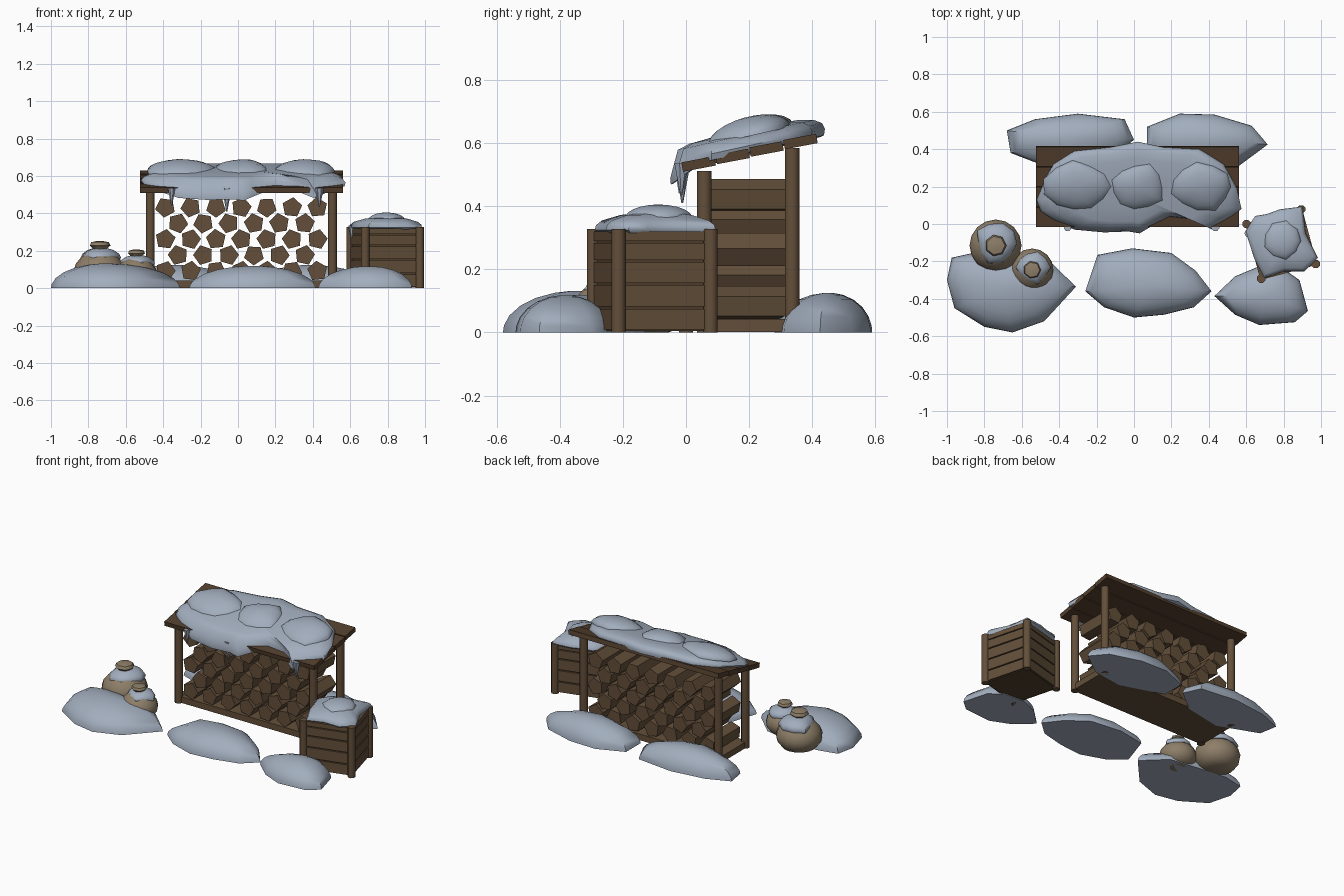
import bpy, bmesh, math, random
from mathutils import Matrix, Vector

if "Cube" in bpy.data.objects:
    bpy.data.objects.remove(bpy.data.objects["Cube"])

random.seed(4)


def material(name, r, g, b):
    m = bpy.data.materials.new(name)
    m.diffuse_color = (r, g, b, 1)
    m.use_nodes = True
    m.node_tree.nodes["Principled BSDF"].inputs["Base Color"].default_value = m.diffuse_color
    return m


SNOW = material("snow", 0.36, 0.42, 0.51)
WOOD = material("wood", 0.125, 0.078, 0.042)
DARK = material("dark_wood", 0.085, 0.050, 0.026)
SACK = material("sackcloth", 0.27, 0.21, 0.14)
KNOT = material("sack_tie", 0.20, 0.145, 0.09)


def finish(name, bm, mats):
    bmesh.ops.recalc_face_normals(bm, faces=bm.faces)
    me = bpy.data.meshes.new(name)
    bm.to_mesh(me)
    bm.free()
    for m in mats:
        me.materials.append(m)
    ob = bpy.data.objects.new(name, me)
    bpy.context.collection.objects.link(ob)
    return ob


def box(name, centre, size, mat, rot=Matrix.Identity(4)):
    bm = bmesh.new()
    bmesh.ops.create_cube(bm, size=1, matrix=Matrix.Translation(centre) @ rot @ Matrix.Diagonal((*size, 1)))
    return finish(name, bm, [mat])


def rod(name, a, b, r1, r2, sides, mat, turn=0):
    a, b = Vector(a), Vector(b)
    q = (b - a).to_track_quat('Z', 'Y').to_matrix().to_4x4()
    bm = bmesh.new()
    bmesh.ops.create_cone(bm, cap_ends=True, segments=sides, radius1=r1, radius2=r2, depth=(b - a).length,
                          matrix=Matrix.Translation((a + b) / 2) @ q @ Matrix.Rotation(turn, 4, 'Z'))
    return finish(name, bm, [mat])


def layered(name, outline, layers, mats, base=lambda x, y, s: 0, rule=None):
    """Stack scaled copies of an outline (scale, height) and close both ends."""
    n = len(outline)
    cx = sum(p[0] for p in outline) / n
    cy = sum(p[1] for p in outline) / n
    bm = bmesh.new()
    rings = []
    for s, h in layers:
        ring = []
        for px, py in outline:
            x, y = cx + (px - cx) * s, cy + (py - cy) * s
            ring.append(bm.verts.new((x, y, h + base(x, y, s))))
        rings.append(ring)
    bm.faces.new(rings[0])
    for k in range(len(rings) - 1):
        for i in range(n):
            j = (i + 1) % n
            f = bm.faces.new((rings[k][i], rings[k][j], rings[k + 1][j], rings[k + 1][i]))
            if rule:
                f.material_index = rule(k)
    f = bm.faces.new(rings[-1])
    if rule:
        f.material_index = rule(len(rings) - 1)
    return finish(name, bm, mats)


def blob(cx, cy, rx, ry, n, jitter=0.12):
    pts = []
    for i in range(n):
        a = 2 * math.pi * i / n
        k = 1 + random.uniform(-jitter, jitter)
        pts.append((cx + rx * k * math.cos(a), cy + ry * k * math.sin(a)))
    return pts


def dome(h):
    return [(math.cos(math.radians(a)), h * math.sin(math.radians(a))) for a in (0, 10, 24, 40, 56, 72, 84)]


# Snow mounds on the ground
mounds = {
    "front_left_mound": (0.132, [(-1, -.30), (-.975, -.18), (-.84, -.15), (-.66, -.17), (-.45, -.20),
                                 (-.31, -.335), (-.48, -.52), (-.65, -.58), (-.80, -.55), (-.96, -.45)]),
    "front_middle_mound": (0.12, [(-.26, -.36), (-.195, -.165), (-.01, -.13), (.20, -.155), (.33, -.25),
                                  (.415, -.36), (.32, -.445), (.16, -.485), (0, -.5), (-.16, -.445)]),
    "front_right_mound": (0.118, [(.43, -.385), (.54, -.28), (.66, -.23), (.80, -.24), (.885, -.30),
                                  (.93, -.465), (.86, -.525), (.67, -.54), (.54, -.485)]),
    "back_left_mound": (0.125, [(-.68, .50), (-.53, .56), (-.30, .59), (-.05, .56), (0, .45),
                                (-.15, .33), (-.40, .28), (-.66, .38)]),
    "back_right_mound": (0.125, [(.07, .52), (.245, .59), (.43, .585), (.63, .525), (.715, .425),
                                 (.56, .31), (.35, .28), (.07, .37)]),
}
for name, (h, pts) in mounds.items():
    layered(name, pts, dome(h), [SNOW])

# Shelter frame: base board and four posts
box("base_board", (0.018, 0.197, 0.022), (1.0, 0.29, 0.04), WOOD)
for side, x in (("left", -0.47), ("right", 0.505)):
    rod(side + "_front_post", (x, 0.058, 0), (x, 0.058, 0.512), 0.025, 0.025, 8, WOOD, math.pi / 8)
    rod(side + "_back_post", (x, 0.336, 0), (x, 0.336, 0.585), 0.025, 0.025, 8, WOOD, math.pi / 8)

# Stacked five-sided logs, alternating rows
for row in range(5):
    count = 7 if row % 2 == 0 else 6
    for i in range(count):
        x = 0.018 + (i - (count - 1) / 2) * 0.1355
        z = 0.092 + row * 0.085
        rod("log", (x, 0.062, z), (x, 0.332, z), 0.055, 0.055, 5, WOOD, random.uniform(0, 1.25))

# Sloping roof of four planks
SLOPE = 0.22
tilt = math.atan(SLOPE)
for i in range(4):
    y = 0.04 + i * 0.1075
    box("roof_plank", (0.018, y, 0.525 + SLOPE * y), (1.085, 0.106, 0.03), DARK,
        Matrix.Rotation(tilt - 0.03, 4, 'X'))


# Roof snow: drooping sheet with three lumps and icicles
def roof_top(x, y, s=0):
    droop = max(0, 0.05 - y) * 0.5 if s > 0.9 else 0
    return 0.54 + SLOPE * y - droop


sheet = [(-.52, .13), (-.47, .25), (-.43, .32), (-.32, .39), (-.13, .41), (.02, .44), (.16, .41), (.35, .40),
         (.48, .32), (.55, .19), (.575, .08), (.49, .02), (.42, -.03), (.32, .025), (.19, .04), (.08, -.02),
         (.03, -.05), (-.03, -.04), (-.16, -.045), (-.32, -.03), (-.43, .02), (-.5, .07)]
layered("roof_snow", sheet, [(0.94, -0.015), (0.99, -0.012), (1, 0.008), (0.97, 0.028), (0.88, 0.044),
                             (0.7, 0.055), (0.3, 0.06)], [SNOW], roof_top)
for x, rx in ((-0.30, 0.175), (0.02, 0.15), (0.36, 0.17)):
    layered("roof_snow_lump", blob(x, 0.20, rx, 0.13, 11), dome(0.062), [SNOW],
            lambda x, y, s: roof_top(x, y) + 0.038)
for x, y, tip, r in ((-0.355, -0.02, 0.44, 0.02), (-0.06, -0.012, 0.41, 0.026), (0.435, -0.015, 0.435, 0.024)):
    rod("icicle", (x, y, 0.535), (x, y, tip), r, 0.003, 7, SNOW)

# Crate, turned fifteen degrees: core, slats and corner posts
turn = Matrix.Rotation(math.radians(15), 4, 'Z')
centre = Vector((0.787, -0.107, 0))
box("crate_core", centre + Vector((0, 0, 0.16)), (0.295, 0.295, 0.31), DARK, turn)
for z, h in ((0.042, 0.065), (0.116, 0.068), (0.190, 0.066), (0.257, 0.054), (0.305, 0.030)):
    box("crate_slats", centre + Vector((0, 0, z)), (0.314, 0.314, h), WOOD, turn)
for sx in (-1, 1):
    for sy in (-1, 1):
        p = centre + turn @ Vector((sx * 0.151, sy * 0.151, 0))
        rod("crate_post", p, p + Vector((0, 0, 0.327)), 0.024, 0.024, 8, WOOD, math.pi / 8)

# Crate snow
cap = [(.60, -.04), (.65, .04), (.71, .05), (.78, .075), (.90, .09), (.915, -.05), (.95, -.12), (.98, -.18),
       (.91, -.25), (.80, -.25), (.70, -.285), (.645, -.18)]
layered("crate_snow", cap, [(0.96, 0.315), (1.02, 0.325), (1.0, 0.34), (0.9, 0.355), (0.6, 0.372), (0.25, 0.38)],
        [SNOW])
layered("crate_snow_lump", blob(0.795, -0.09, 0.11, 0.105, 9), dome(0.042), [SNOW], lambda x, y, s: 0.363)
rod("crate_icicle", (0.612, -0.05, 0.335), (0.608, -0.05, 0.265), 0.022, 0.004, 7, SNOW)

# Sacks: round body, pinched neck, flared top, with a snow collar
for x, y, s in ((-0.74, -0.115, 1.0), (-0.545, -0.245, 0.82)):
    circle = [(x + math.cos(i * math.pi / 8), y + math.sin(i * math.pi / 8)) for i in range(16)]
    profile = [(.06, 0), (.105, .018), (.132, .055), (.139, .092), (.128, .13), (.10, .165), (.065, .19), (.036, .205)]
    layered("sack_body", circle, [(r * s, z * s) for r, z in profile], [SACK])
    flare = [(x + math.cos(i * math.pi / 3.5), y + math.sin(i * math.pi / 3.5)) for i in range(7)]
    layered("sack_top", flare, [(r * s, z * s) for r, z in
                                ((.034, .19), (.036, .21), (.058, .228), (.05, .246), (.02, .252))],
            [KNOT, SACK], rule=lambda k: 0 if k < 1 else 1)
    layered("sack_snow", blob(x, y + 0.012, 0.108 * s, 0.1 * s, 10, 0.16),
            [(0.95, 0.15 * s), (1.0, 0.165 * s), (0.9, 0.185 * s), (0.65, 0.204 * s), (0.35, 0.214 * s)], [SNOW])

# Soft shading with crisp edges on boards and logs
bpy.ops.object.select_all(action='SELECT')
bpy.context.view_layer.objects.active = bpy.data.objects["base_board"]
bpy.ops.object.shade_smooth_by_angle(angle=math.radians(50))
